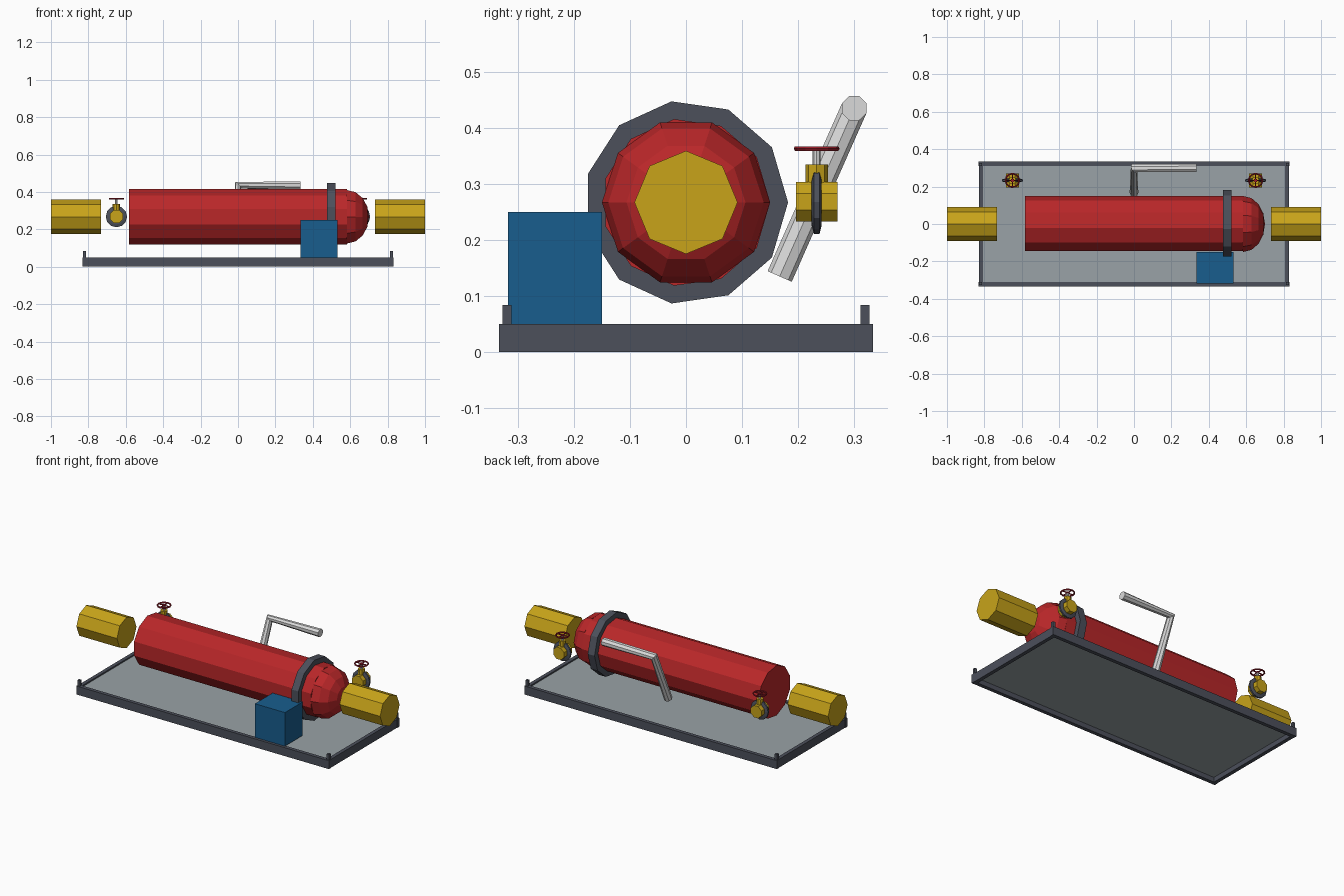
import bpy
import bmesh
from math import cos, sin, pi
from mathutils import Vector

default = bpy.data.objects.get("Cube")
if default:
    bpy.data.objects.remove(default, do_unlink=True)


def material(name, rgb):
    m = bpy.data.materials.new(name)
    m.use_nodes = True
    m.diffuse_color = (*rgb, 1)
    m.node_tree.nodes["Principled BSDF"].inputs["Base Color"].default_value = (*rgb, 1)
    return m


RED = material("vessel red", (0.49, 0.02, 0.022))
DARK_RED = material("handwheel dark red", (0.32, 0.012, 0.022))
YELLOW = material("pipe yellow", (0.58, 0.37, 0.01))
BLUE = material("cabinet blue", (0.009, 0.11, 0.27))
STEEL = material("dark steel", (0.072, 0.08, 0.105))
DECK = material("deck grey", (0.32, 0.365, 0.385))
SILVER = material("silver", (0.7, 0.7, 0.7))

AXES = {"X": (Vector((1, 0, 0)), Vector((0, 1, 0)), Vector((0, 0, 1))),
        "Y": (Vector((0, 1, 0)), Vector((0, 0, 1)), Vector((1, 0, 0))),
        "Z": (Vector((0, 0, 1)), Vector((1, 0, 0)), Vector((0, 1, 0)))}


def finish(name, bm, mat):
    bmesh.ops.recalc_face_normals(bm, faces=bm.faces)
    mesh = bpy.data.meshes.new(name)
    bm.to_mesh(mesh)
    bm.free()
    mesh.materials.append(mat)
    bpy.context.collection.objects.link(bpy.data.objects.new(name, mesh))


def turned(name, profile, sides, origin, axis, mat, phase=0.0):
    """Rings of (distance along axis, radius), capped at both ends."""
    a, u, v = AXES[axis]
    bm = bmesh.new()
    rings = []
    for d, r in profile:
        angles = [phase + 2 * pi * i / sides for i in range(sides)]
        rings.append([bm.verts.new(Vector(origin) + a * d + (u * cos(t) + v * sin(t)) * r)
                      for t in angles])
    for low, high in zip(rings, rings[1:]):
        for i in range(sides):
            j = (i + 1) % sides
            bm.faces.new((low[i], low[j], high[j], high[i]))
    bm.faces.new(rings[0])
    bm.faces.new(rings[-1])
    finish(name, bm, mat)


def box(name, low, high, mat):
    bm = bmesh.new()
    bmesh.ops.create_cube(bm, size=1)
    low, high = Vector(low), Vector(high)
    for vert in bm.verts:
        vert.co = (low + high) / 2 + vert.co * (high - low)
    finish(name, bm, mat)


# Skid: deck plate, rim beams and corner lugs
LX, LY, W, TOP = 0.832, 0.333, 0.022, 0.05
box("deck_plate", (-LX + W, -LY + W, 0.028), (LX - W, LY - W, 0.042), DECK)
for s, side in ((-1, "front"), (1, "back")):
    y = s * (LY - W / 2)
    box(side + "_beam", (-LX, y - W / 2, 0), (LX, y + W / 2, TOP), STEEL)
for s, side in ((-1, "right"), (1, "left")):
    x = s * (LX - W / 2 - 0.002)
    box(side + "_beam", (x - W / 2, W - LY, 0), (x + W / 2, LY - W, TOP), STEEL)
    for t, end in ((-1, "front"), (1, "back")):
        y = t * 0.319
        box(f"{end}_{side}_lug", (s * 0.821 - 0.008, y - 0.008, TOP),
            (s * 0.821 + 0.008, y + 0.008, 0.084), STEEL)

# Vessel with domed head and closure collar
CENTRE = (0, 0, 0.267)
turned("vessel_shell", [(-0.583, 0.15), (0.583, 0.15)], 11, CENTRE, "X", RED)
dome = [(0.583 + 0.117 * sin(k * pi / 8), 0.15 * cos(k * pi / 8)) for k in range(4)]
turned("vessel_dome", dome + [(0.7, 0.001)], 10, CENTRE, "X", RED)
turned("closure_collar", [(0.475, 0.182), (0.52, 0.182)], 11, CENTRE, "X", STEEL)

# End pipes
for s, side in ((-1, "right"), (1, "left")):
    turned(side + "_pipe", [(s * 0.733, 0.092), (s, 0.092)], 8, CENTRE, "X", YELLOW)

# Control cabinet
box("control_cabinet", (0.333, -0.317, TOP), (0.531, -0.15, 0.25), BLUE)

# Bent vent pipe
curve = bpy.data.curves.new("vent_pipe", "CURVE")
curve.dimensions = "3D"
curve.bevel_depth = 0.0235
curve.bevel_resolution = 2
curve.use_fill_caps = True
spline = curve.splines.new("POLY")
spline.points.add(2)
for point, co in zip(spline.points, ((0, 0.167, 0.135), (0, 0.3, 0.435), (0.333, 0.3, 0.435))):
    point.co = (*co, 1)
spline.use_smooth = False
curve.materials.append(SILVER)
bpy.context.collection.objects.link(bpy.data.objects.new("vent_pipe", curve))

# Valves with flanges and handwheels
VY, VZ, WHEEL = 0.233, 0.268, 0.363
for s, side in ((-1, "right"), (1, "left")):
    x = s * 0.65
    centre = (x, VY, VZ)
    turned(side + "_valve_body", [(-0.037, 0.038), (0.037, 0.038)], 8,
           centre, "Y", YELLOW, pi / 8)
    turned(side + "_valve_flange",
           [(-0.009, 0.042), (-0.005, 0.057), (0.005, 0.057), (0.009, 0.042)], 12,
           centre, "Y", STEEL)
    turned(side + "_valve_bonnet", [(0.02, 0.02), (0.067, 0.02)], 8, centre, "Z", YELLOW)
    turned(side + "_valve_stem", [(0.06, 0.007), (0.095, 0.007)], 8, centre, "Z", SILVER)

    # Handwheel rim, hub and crossed spokes
    bpy.ops.mesh.primitive_torus_add(location=(x, VY, WHEEL), major_radius=0.0365,
                                     minor_radius=0.0045, major_segments=12,
                                     minor_segments=6)
    rim = bpy.context.object
    rim.name = side + "_handwheel_rim"
    rim.data.materials.append(DARK_RED)
    turned(side + "_handwheel_hub", [(-0.004, 0.01), (0.004, 0.01)], 8,
           (x, VY, WHEEL), "Z", DARK_RED)
    for axis, name in (("X", "cross"), ("Y", "long")):
        turned(f"{side}_handwheel_{name}_spoke", [(-0.036, 0.0035), (0.036, 0.0035)], 6,
               (x, VY, WHEEL), axis, DARK_RED)
